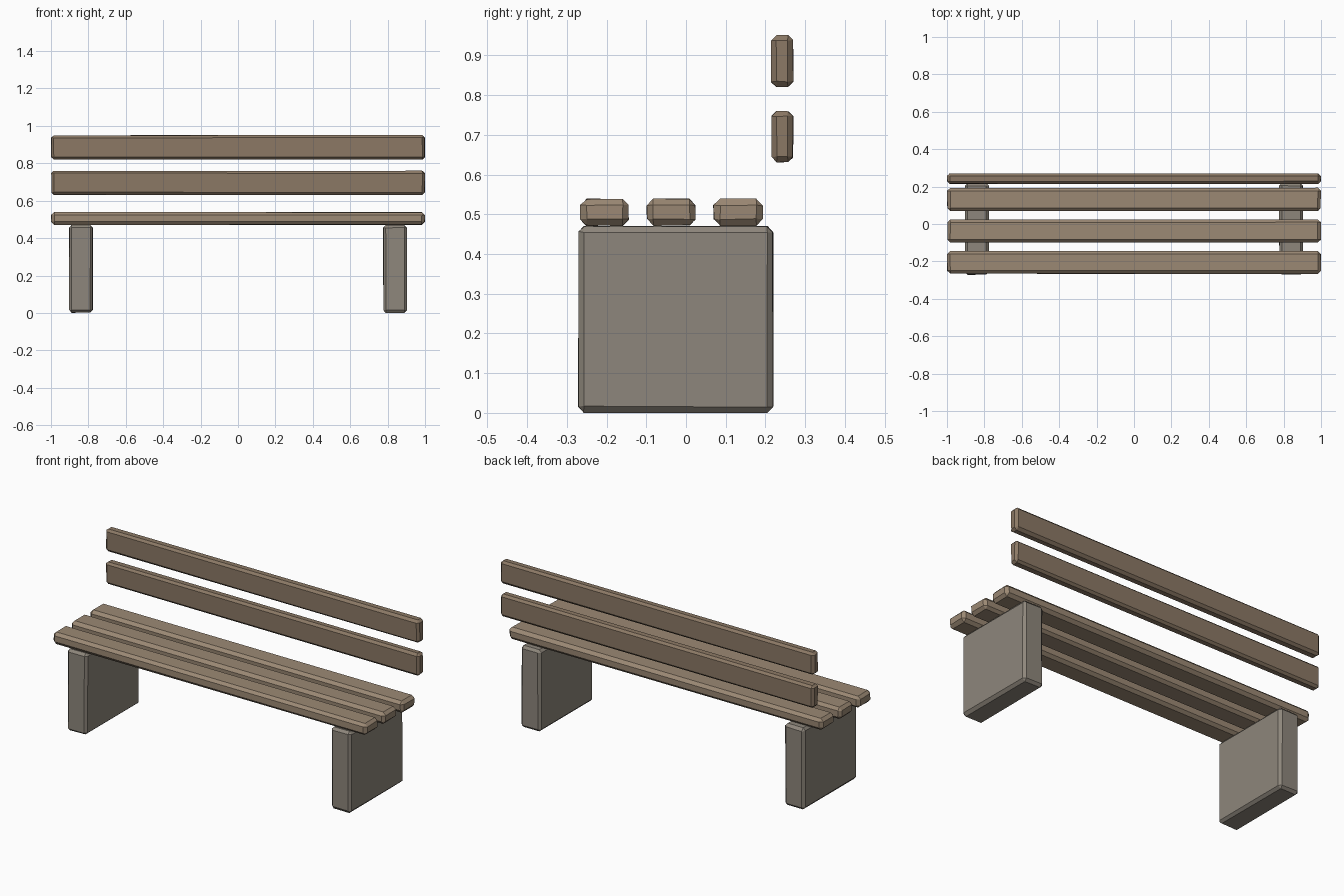
import bpy, bmesh, random
from mathutils import Vector

if "Cube" in bpy.data.objects:
    bpy.data.objects.remove(bpy.data.objects["Cube"])

random.seed(4)


def material(name, rgb):
    m = bpy.data.materials.new(name)
    m.diffuse_color = (*rgb, 1)
    m.use_nodes = True
    m.node_tree.nodes["Principled BSDF"].inputs["Base Color"].default_value = m.diffuse_color
    return m


SEAT = material("seat_wood", (0.33, 0.25, 0.175))
BACK = material("back_wood", (0.26, 0.19, 0.13))
STONE = material("concrete", (0.27, 0.24, 0.2))


def rough_block(name, lo, hi, mat, bevel=0.014, wobble=0.003):
    """Chamfered box between two corners, with slightly hand-cut, uneven edges."""
    lo, hi = Vector(lo), Vector(hi)
    mid, size = (lo + hi) / 2, hi - lo
    bm = bmesh.new()
    bmesh.ops.create_cube(bm, size=1)
    bmesh.ops.scale(bm, vec=size, verts=bm.verts)
    bmesh.ops.bevel(bm, geom=bm.edges[:], offset=bevel, segments=1, affect='EDGES')
    # pull every corner inward a little so the outer size stays put
    for v in bm.verts:
        for i in range(3):
            v.co[i] -= random.uniform(0, wobble) * (1 if v.co[i] > 0 else -1)
    bmesh.ops.recalc_face_normals(bm, faces=bm.faces)
    me = bpy.data.meshes.new(name)
    bm.to_mesh(me)
    bm.free()
    me.materials.append(mat)
    ob = bpy.data.objects.new(name, me)
    ob.location = mid
    bpy.context.collection.objects.link(ob)
    return ob


# concrete supports
for side, x in (("left", -0.84), ("right", 0.84)):
    rough_block(f"{side}_support", (x - 0.065, -0.272, 0), (x + 0.065, 0.22, 0.471), STONE)

# seat slats
for i in range(3):
    y = -0.205 + i * 0.168
    rough_block(f"seat_slat_{i + 1}", (-1, y - 0.063, 0.47), (1, y + 0.063, 0.54), SEAT, 0.016)

# backrest slats
for i, z in enumerate((0.63, 0.82)):
    rough_block(f"back_slat_{i + 1}", (-1, 0.213, z), (1, 0.271, z + 0.132), BACK, 0.013)
